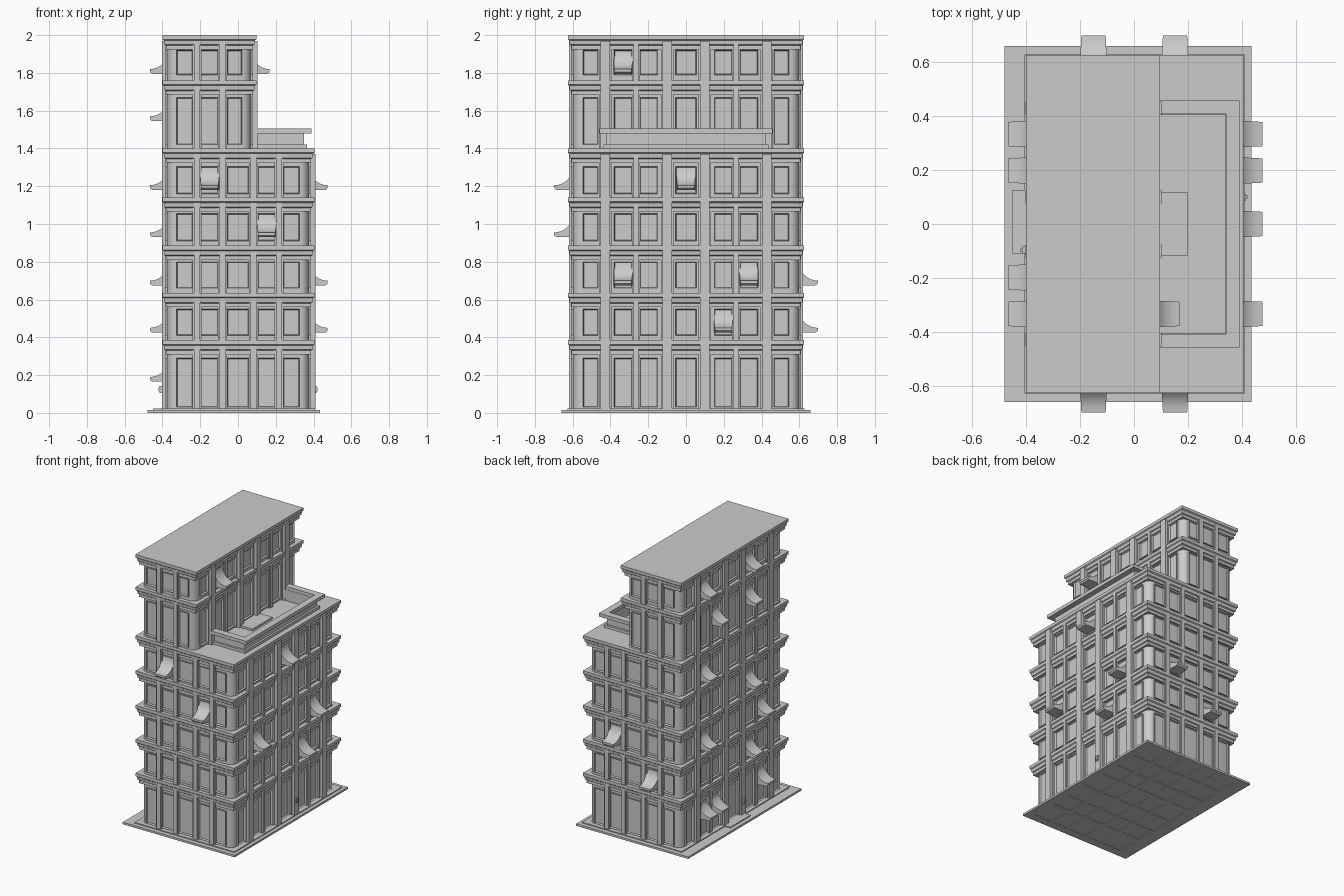
import bpy, bmesh, math
from mathutils import Vector

cube = bpy.data.objects.get("Cube")
if cube:
    bpy.data.objects.remove(cube, do_unlink=True)

stone = bpy.data.materials.new("light_grey_stone")
stone.use_nodes = True
GREY = (0.6, 0.6, 0.6, 1)
stone.diffuse_color = GREY
stone.node_tree.nodes["Principled BSDF"].inputs["Base Color"].default_value = GREY


def finish(bm, name, smooth=False):
    bmesh.ops.recalc_face_normals(bm, faces=bm.faces)
    mesh = bpy.data.meshes.new(name)
    bm.to_mesh(mesh)
    bm.free()
    mesh.materials.append(stone)
    ob = bpy.data.objects.new(name, mesh)
    bpy.context.scene.collection.objects.link(ob)
    if smooth:
        bpy.ops.object.select_all(action='DESELECT')
        ob.select_set(True)
        bpy.context.view_layer.objects.active = ob
        bpy.ops.object.shade_smooth_by_angle(angle=math.radians(30))
    return ob


def add_box(bm, x0, x1, y0, y1, z0, z1):
    verts = bmesh.ops.create_cube(bm, size=1)["verts"]
    for v in verts:
        v.co = ((x0 + x1) / 2 + v.co.x * (x1 - x0),
                (y0 + y1) / 2 + v.co.y * (y1 - y0),
                (z0 + z1) / 2 + v.co.z * (z1 - z0))
    return verts


def box(name, *dims):
    bm = bmesh.new()
    add_box(bm, *dims)
    return finish(bm, name)


def wall_point(side, u, d, z):
    """u runs along the wall, d is the distance out from the centre."""
    return Vector({"right": (d, u, z), "left": (-d, u, z),
                   "front": (u, -d, z), "back": (u, d, z)}[side])


def wall_box(bm, side, u0, u1, d0, d1, z0, z1):
    a, b = wall_point(side, u0, d0, z0), wall_point(side, u1, d1, z1)
    lo = [min(p) for p in zip(a, b)]
    hi = [max(p) for p in zip(a, b)]
    return add_box(bm, lo[0], hi[0], lo[1], hi[1], lo[2], hi[2])


# Rounded-corner wall blocks
def wall_block(name, x0, x1, y, z0, z1, radius=0.05):
    bm = bmesh.new()
    add_box(bm, x0, x1, -y, y, z0, z1)
    upright = [e for e in bm.edges if abs(e.verts[0].co.z - e.verts[1].co.z) > 0.01]
    bmesh.ops.bevel(bm, geom=upright, offset=radius, segments=6, profile=0.5, affect='EDGES')
    finish(bm, name, smooth=True)


WALL_X, WALL_Y, UPPER_X = 0.375, 0.598, 0.068
wall_block("lower_walls", -WALL_X, WALL_X, WALL_Y, 0.01, 1.39)
wall_block("upper_walls", -WALL_X, UPPER_X, WALL_Y, 1.38, 1.99)


# Flared cornices, one above each storey
def cornice(name, x0, x1, y, top):
    bm = bmesh.new()
    rings = []
    for out, dz in [(-0.03, -0.075), (-0.018, -0.075), (-0.018, -0.055), (-0.01, -0.05),
                    (-0.007, -0.028), (0, -0.022), (0, 0)]:
        rings.append([bm.verts.new(p + (top + dz,)) for p in
                      [(x0 - out, -y - out), (x1 + out, -y - out),
                       (x1 + out, y + out), (x0 - out, y + out)]])
    for a, b in zip(rings, rings[1:]):
        for i in range(4):
            j = (i + 1) % 4
            bm.faces.new((a[i], a[j], b[j], b[i]))
    bm.faces.new(rings[0])
    bm.faces.new(rings[-1])
    finish(bm, name)


for top in (0.385, 0.635, 0.885, 1.14, 1.4):
    cornice("lower_cornice", -0.4, 0.405, 0.625, top)
for top in (1.76, 2.0):
    cornice("upper_cornice", -0.4, 0.097, 0.625, top)

# Pilasters and recessed windows for each wall
LOWER = [(0.03, 0.29), (0.41, 0.55), (0.66, 0.8), (0.91, 1.055), (1.16, 1.305)]
UPPER = [(1.42, 1.67), (1.79, 1.92)]
END_BAYS = [(-0.325, -0.238), (-0.197, -0.105), (-0.058, 0.058), (0.105, 0.197), (0.238, 0.325)]
END_BAYS_UPPER = END_BAYS[:2] + [(-0.058, 0.02)]
SIDE_BAYS = [(-0.545, -0.465), (-0.38, -0.285), (-0.245, -0.15), (-0.055, 0.055),
             (0.15, 0.245), (0.285, 0.38), (0.465, 0.545)]
END_PILASTERS = [(-0.217, 0.032), (-0.081, 0.032), (0.081, 0.032), (0.217, 0.032)]
SIDE_PILASTERS = [(s * u, w) for s in (-1, 1) for u, w in ((0.1, 0.05), (0.265, 0.025), (0.428, 0.05))]


def facade(side, wall, face, bays, storeys, pilasters, z0, z1):
    bm = bmesh.new()
    for u0, u1 in bays:
        for low, high in storeys:
            verts = wall_box(bm, side, u0, u1, wall - 0.01, wall + 0.012, low, high)
            out = wall_point(side, 0, 1, 0)
            faces = {f for v in verts for f in v.link_faces}
            for f in faces:
                f.normal_update()
            front = max(faces, key=lambda f: f.calc_center_median().dot(out))
            inner = bmesh.ops.inset_region(bm, faces=[front], thickness=0.009)
            for v in front.verts:
                v.co -= out * 0.016
    finish(bm, side + "_windows")
    bm = bmesh.new()
    for u, w in pilasters:
        depth = face if w > 0.03 else face - 0.012
        wall_box(bm, side, u - w / 2, u + w / 2, wall - 0.01, depth, z0, z1)
        # slim backing strip stepping out beside each shaft
        wall_box(bm, side, u - w / 2 - 0.008, u + w / 2 + 0.008, wall - 0.01,
                 wall + 0.012, z0, z1)
    finish(bm, side + "_pilasters")


for side in ("front", "back"):
    facade(side, WALL_Y, 0.619, END_BAYS, LOWER, END_PILASTERS, 0.01, 1.37)
    facade(side, WALL_Y, 0.619, END_BAYS_UPPER, UPPER, END_PILASTERS[:2], 1.39, 1.97)
facade("left", WALL_X, 0.402, SIDE_BAYS, LOWER + UPPER, SIDE_PILASTERS, 0.01, 1.97)
facade("right", WALL_X, 0.409, SIDE_BAYS, LOWER, SIDE_PILASTERS, 0.01, 1.37)
facade("right", UPPER_X, 0.102, SIDE_BAYS, UPPER, SIDE_PILASTERS, 1.39, 1.97)


# Curved awnings over some windows
def awning(side, wall, u, top):
    bm = bmesh.new()
    profile = []
    for i in range(9):
        a = math.radians(90 * i / 8)
        profile.append((0.1 * (1 - math.cos(a)), top - 0.1 * math.sin(a)))
    profile += [(0.1, top - 0.115), (0.088, top - 0.125), (0, top - 0.125)]
    ends = []
    for s in (-1, 1):
        ends.append([bm.verts.new(wall_point(side, u + s * (0.05 - 0.05 * d), wall + d, z))
                     for d, z in profile])
    n = len(profile)
    for i in range(n):
        j = (i + 1) % n
        bm.faces.new((ends[0][i], ends[0][j], ends[1][j], ends[1][i]))
    bm.faces.new(ends[0])
    bm.faces.new(ends[1])
    finish(bm, side + "_awning", smooth=True)


AWNINGS = {
    ("front", WALL_Y): [(-0.15, 1.305), (0.152, 1.055)],
    ("back", WALL_Y): [(0.152, 0.8), (-0.15, 0.55)],
    ("right", WALL_X): [(0, 1.305), (-0.333, 0.8), (0.333, 0.8), (0.198, 0.55)],
    ("right", UPPER_X): [(-0.333, 1.92)],
    ("left", WALL_X - 0.008): [(0.333, 1.92), (-0.198, 1.92), (0.198, 1.67), (-0.198, 1.67),
                               (0.333, 1.305), (-0.198, 1.055), (-0.333, 0.8), (0.333, 0.8),
                               (-0.198, 0.55), (-0.333, 0.29), (0.333, 0.29), (0.198, 0.29)],
}
for (side, wall), spots in AWNINGS.items():
    for u, top in spots:
        awning(side, wall, u, top)


# Roof terrace: three-sided parapet with a wide coping and an inner step
def terrace_wall(name, x_out, y_out, x_in, y_in, z0, z1):
    bm = bmesh.new()
    add_box(bm, x_in, x_out, -y_out, y_out, z0, z1)
    for s in (-1, 1):
        lo, hi = sorted((s * y_in, s * y_out))
        add_box(bm, 0.09, x_in, lo, hi, z0, z1)
    finish(bm, name)


terrace_wall("parapet_base", 0.365, 0.437, 0.34, 0.407, 1.4, 1.42)
terrace_wall("parapet_wall", 0.35, 0.422, 0.338, 0.405, 1.42, 1.482)
terrace_wall("parapet_coping", 0.39, 0.458, 0.34, 0.407, 1.48, 1.505)
box("terrace_step", 0.08, 0.2, -0.117, 0.117, 1.4, 1.415)

# Ground slab with a ribbed underside
box("ground_slab", -0.48, 0.435, -0.66, 0.66, 0.005, 0.015)
box("plinth", -0.405, 0.41, -0.628, 0.628, 0.012, 0.022)
box("entrance_step", -0.45, -0.39, -0.11, 0.125, 0.012, 0.022)
bm = bmesh.new()
for x in (-0.217, -0.081, 0.081, 0.217):
    add_box(bm, x - 0.015, x + 0.015, -0.62, 0.62, 0, 0.006)
for y, w in SIDE_PILASTERS:
    add_box(bm, -0.4, 0.4, y - w / 2, y + w / 2, 0, 0.006)
for s in (-1, 1):
    lo, hi = sorted((s * 0.6, s * 0.66))
    add_box(bm, -0.48, 0.435, lo, hi, 0, 0.006)
add_box(bm, -0.48, -0.38, -0.66, 0.66, 0, 0.006)
add_box(bm, 0.38, 0.435, -0.66, 0.66, 0, 0.006)
finish(bm, "underside_ribs")

# Small entry fittings by the doors
for name, s, y in (("right_entry_panel", 1, 0.1), ("left_entry_panel", -1, -0.097)):
    x0, x1 = sorted((s * 0.39, s * 0.415))
    box(name, x0, x1, y - 0.013, y + 0.013, 0.105, 0.142)
    x0, x1 = sorted((s * 0.41, s * 0.421))
    box(name + "_button", x0, x1, y - 0.007, y + 0.007, 0.112, 0.135)
